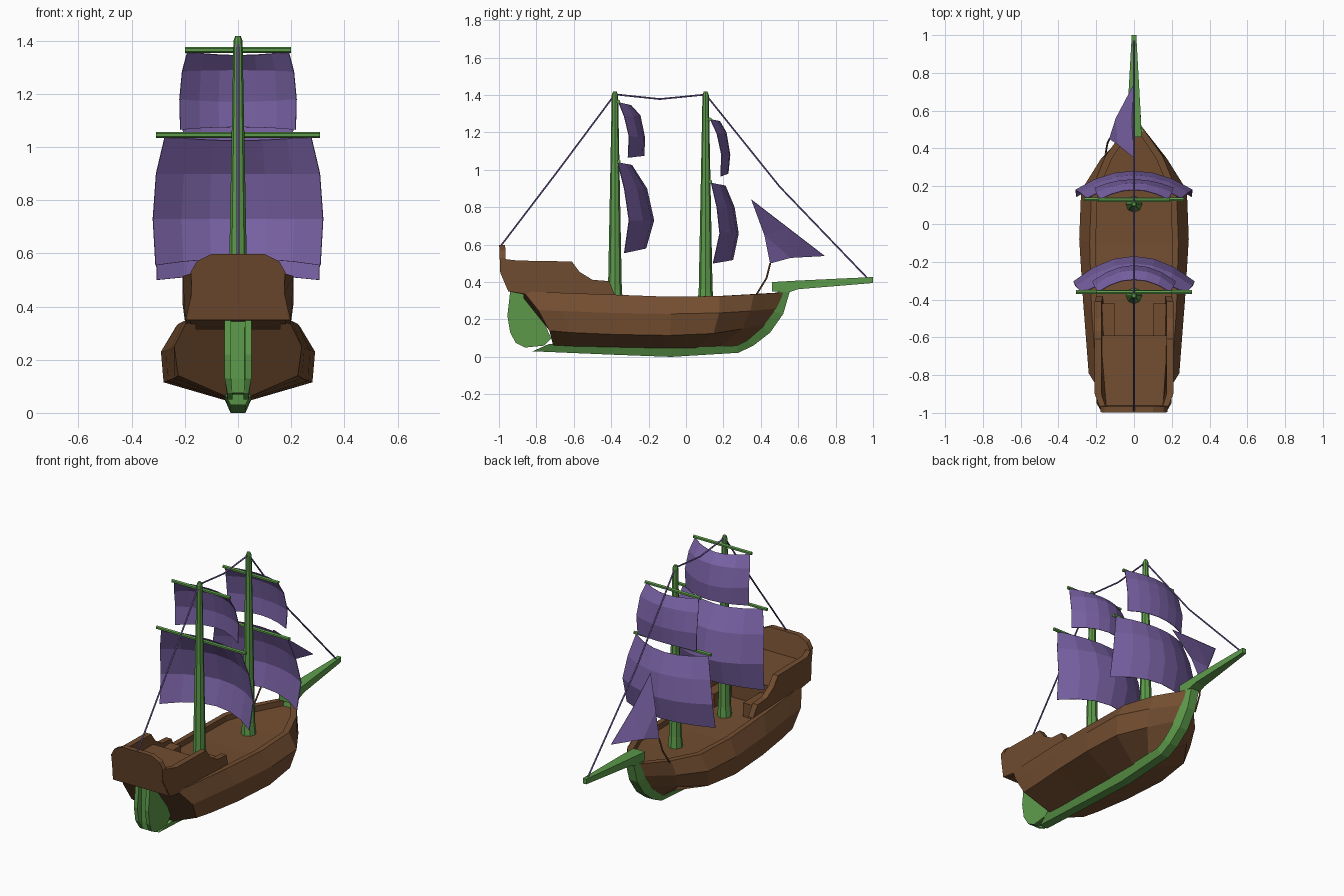
import bpy, bmesh
from mathutils import Vector

cube = bpy.data.objects.get("Cube")
if cube:
    bpy.data.objects.remove(cube, do_unlink=True)


def material(name, rgb):
    m = bpy.data.materials.new(name)
    m.use_nodes = True
    m.diffuse_color = (*rgb, 1)
    m.node_tree.nodes["Principled BSDF"].inputs["Base Color"].default_value = (*rgb, 1)
    return m


WOOD = material("brown_wood", (0.17, 0.075, 0.03))
GREEN = material("green_timber", (0.11, 0.33, 0.07))
CLOTH = material("purple_cloth", (0.19, 0.12, 0.37))


def finish(name, bm, mat, fix=True):
    if fix:
        bmesh.ops.recalc_face_normals(bm, faces=bm.faces)
    me = bpy.data.meshes.new(name)
    bm.to_mesh(me)
    bm.free()
    me.materials.append(mat)
    ob = bpy.data.objects.new(name, me)
    bpy.context.collection.objects.link(ob)
    return ob


def loft(name, rings, mat):
    """Closed rings of points joined one after another, capped at both ends."""
    bm = bmesh.new()
    vs = [[bm.verts.new(p) for p in r] for r in rings]
    n = len(vs[0])
    for a, b in zip(vs, vs[1:]):
        for i in range(n):
            j = (i + 1) % n
            bm.faces.new((a[i], a[j], b[j], b[i]))
    bm.faces.new(vs[0])
    bm.faces.new(vs[-1])
    return finish(name, bm, mat)


def prism(name, outline, x0, x1, mat, scale=lambda y, z: 1):
    """Side outline (y, z) extruded from x0 to x1, x scaled by a rule."""
    return loft(name, [[(x * scale(y, z), y, z) for y, z in outline] for x in (x0, x1)], mat)


def box(name, xs, ys, zs, mat):
    return prism(name, [(ys[0], zs[0]), (ys[1], zs[0]), (ys[1], zs[1]), (ys[0], zs[1])], *xs, mat)


def rod(name, points, radii, sides, mat):
    """Tapered straight segments through the points."""
    bm = bmesh.new()
    for i, (a, b) in enumerate(zip(points, points[1:])):
        a, b = Vector(a), Vector(b)
        made = bmesh.ops.create_cone(bm, cap_ends=True, segments=sides, radius1=radii[i],
                                     radius2=radii[i + 1], depth=(b - a).length)["verts"]
        turn = (b - a).to_track_quat('Z', 'Y').to_matrix()
        for v in made:
            v.co = turn @ v.co + (a + b) / 2
    return finish(name, bm, mat)


def thicken(ob):
    mod = ob.modifiers.new("thickness", 'SOLIDIFY')
    mod.thickness = 0.004
    mod.offset = 0


# Hull: each level has its own rake, half-widths and heights along seven stations
stations = (0, 0.1, 0.3, 0.55, 0.75, 0.88, 1)
levels = [
    (-0.71, 0.30, [0.04] * 7, (0.06, 0.055, 0.05, 0.045, 0.045, 0.05, 0.06)),
    (-0.73, 0.44, (0.225, 0.24, 0.265, 0.28, 0.255, 0.15, 0.03), (0.14, 0.13, 0.12, 0.115, 0.125, 0.15, 0.18)),
    (-0.79, 0.50, (0.24, 0.25, 0.27, 0.29, 0.28, 0.175, 0.03), (0.25, 0.245, 0.235, 0.23, 0.235, 0.245, 0.26)),
    (-0.87, 0.53, (0.19, 0.205, 0.225, 0.235, 0.225, 0.15, 0.03), (0.35, 0.345, 0.335, 0.322, 0.325, 0.335, 0.345)),
]
rings = []
for i, t in enumerate(stations):
    half = [(w[i], a + (b - a) * t, h[i]) for a, b, w, h in levels]
    x, y, z = half[-1]
    inner = max(0.008, x - 0.032)
    half += [(inner, y - 0.02 * t, z), (inner, y - 0.02 * t, z - 0.035)]
    rings.append(half + [(-px, py, pz) for px, py, pz in reversed(half)])
loft("hull", rings, WOOD)

# Keel and stem: paired outer and inner points swept round the bow
spine = [((-0.82, 0.03), (-0.73, 0.07)), ((-0.4, 0.012), (-0.4, 0.055)), ((-0.08, 0), (-0.08, 0.05)),
         ((0.28, 0.022), (0.27, 0.06)), ((0.36, 0.06), (0.33, 0.09)), ((0.45, 0.13), (0.41, 0.16)),
         ((0.52, 0.23), (0.47, 0.24)), ((0.555, 0.35), (0.49, 0.35))]
loft("keel", [[(-0.028, *o), (0.028, *o), (0.05, *n), (-0.05, *n)] for o, n in spine], GREEN)

# Rudder: two cheeks around a recessed blade
rudder = [(-0.84, 0.35), (-0.94, 0.35), (-0.955, 0.22), (-0.94, 0.13), (-0.91, 0.075),
          (-0.86, 0.05), (-0.76, 0.06), (-0.72, 0.1)]
for side, s in (("left", 1), ("right", -1)):
    prism("rudder_cheek_" + side, rudder, 0.026 * s, 0.05 * s, GREEN,
          lambda y, z: 1 if z > 0.1 else 0.8)
prism("rudder_blade", [(max(y, -0.915), max(z, 0.07)) for y, z in rudder], -0.03, 0.03, GREEN)

# Bowsprit
prism("bowsprit", [(0.46, 0.35), (0.46, 0.4), (0.6, 0.408), (1, 0.427), (1, 0.395), (0.6, 0.362), (0.55, 0.345)],
      -0.04, 0.04, GREEN, lambda y, z: 1 if y < 0.5 else 1 - 1.4 * (y - 0.5))

# Stern castle: side walls, deck, crowned transom and steps
wall = [(-0.95, 0.35), (-0.99, 0.45), (-0.985, 0.525), (-0.9, 0.515), (-0.61, 0.51), (-0.57, 0.455),
        (-0.5, 0.412), (-0.41, 0.405), (-0.38, 0.33), (-0.6, 0.32), (-0.85, 0.335)]
for side, s in (("left", 1), ("right", -1)):
    prism("castle_wall_" + side, wall, 0.172 * s, 0.208 * s, WOOD,
          lambda y, z: (0.84 if y < -0.97 else 1) * (1 if z > 0.36 else 0.95))
    box("castle_steps_" + side, (0.1 * s, 0.18 * s), (-0.61, -0.42), (0.3, 0.385), WOOD)
prism("castle_deck", [(-0.95, 0.35), (-0.98, 0.45), (-0.59, 0.44), (-0.59, 0.3), (-0.85, 0.33)],
      -0.178, 0.178, WOOD, lambda y, z: 0.86 if y < -0.97 else 1)
crown = [(0.19, 0.35), (0.172, 0.45), (0.178, 0.53), (0.155, 0.57), (0.1, 0.597)]
crown += [(-x, z) for x, z in reversed(crown)]
loft("castle_transom", [[(x, (-0.95 if z < 0.4 else -0.993 - 0.04 * (z - 0.45)) + d, z)
                         for x, z in crown] for d in (0, 0.032)], WOOD)

# Masts
MAIN, FORE = -0.38, 0.105
for name, y in (("main_mast", MAIN), ("fore_mast", FORE)):
    rod(name, [(0, y, z) for z in (0.28, 0.36, 1.4, 1.418)], (0.044, 0.037, 0.017, 0.01), 8, GREEN)


# Square sails with their yards: rows of (half-width, edge y, centre y, edge z, centre z)
def square_sail(name, yard, rows):
    length, y, z = yard
    rod(name + "_yard", [(-length, y, z), (length, y, z)], (0.011, 0.011), 6, GREEN)
    bm = bmesh.new()
    grid = []
    for w, ey, cy, ez, cz in rows:
        row = []
        for k in range(-3, 4):
            u = k / 3
            bulge = 1 - u * u
            row.append(bm.verts.new((w * u, ey + (cy - ey) * bulge, ez + (cz - ez) * bulge)))
        grid.append(row)
    for a, b in zip(grid, grid[1:]):
        for i in range(6):
            bm.faces.new((a[i], a[i + 1], b[i + 1], b[i]))
    thicken(finish(name, bm, CLOTH))


square_sail("main_topsail", (0.2, -0.362, 1.365), [
    (0.19, -0.36, -0.295, 1.36, 1.345), (0.21, -0.33, -0.245, 1.285, 1.29),
    (0.22, -0.305, -0.22, 1.18, 1.17), (0.217, -0.31, -0.225, 1.065, 1.075)])
square_sail("main_course", (0.308, -0.36, 1.045), [
    (0.275, -0.365, -0.29, 1.04, 1.025), (0.308, -0.33, -0.21, 0.9, 0.9),
    (0.32, -0.305, -0.172, 0.73, 0.73), (0.31, -0.33, -0.215, 0.555, 0.58)])
square_sail("fore_topsail", (0.19, 0.127, 1.27), [
    (0.18, 0.13, 0.18, 1.27, 1.26), (0.2, 0.165, 0.215, 1.195, 1.2),
    (0.208, 0.19, 0.235, 1.08, 1.08), (0.203, 0.185, 0.225, 0.965, 0.98)])
square_sail("fore_course", (0.265, 0.13, 0.937), [
    (0.25, 0.135, 0.21, 0.93, 0.915), (0.285, 0.165, 0.258, 0.8, 0.8),
    (0.31, 0.18, 0.28, 0.66, 0.66), (0.305, 0.145, 0.25, 0.5, 0.518)])

# Jib: corners and edge midpoints, with its sheet down to the rail
bm = bmesh.new()
head, luff, tack, foot, clew, leech = [bm.verts.new(p) for p in (
    (0, 0.35, 0.84), (-0.01, 0.545, 0.69), (0, 0.74, 0.54),
    (-0.095, 0.56, 0.53), (-0.13, 0.45, 0.5), (-0.085, 0.42, 0.65))]
for tri in ((head, luff, leech), (luff, foot, leech), (luff, tack, foot), (leech, foot, clew)):
    bm.faces.new(tri)
thicken(finish("jib", bm, CLOTH))
rod("jib_sheet", [(-0.13, 0.45, 0.5), (-0.14, 0.43, 0.42), (-0.15, 0.375, 0.33)], [0.005] * 3, 5, WOOD)

# Stays
main_top, fore_top = (0, MAIN, 1.403), (0, FORE, 1.402)
for name, path in (
        ("back_stay", [main_top, (0, -0.68, 1), (0, -0.99, 0.593)]),
        ("mast_stay", [main_top, (0, -0.14, 1.378), fore_top]),
        ("fore_stay", [fore_top, (0, 0.5, 0.91), (0, 0.97, 0.42)])):
    rod(name, path, [0.005] * 3, 5, CLOTH)
